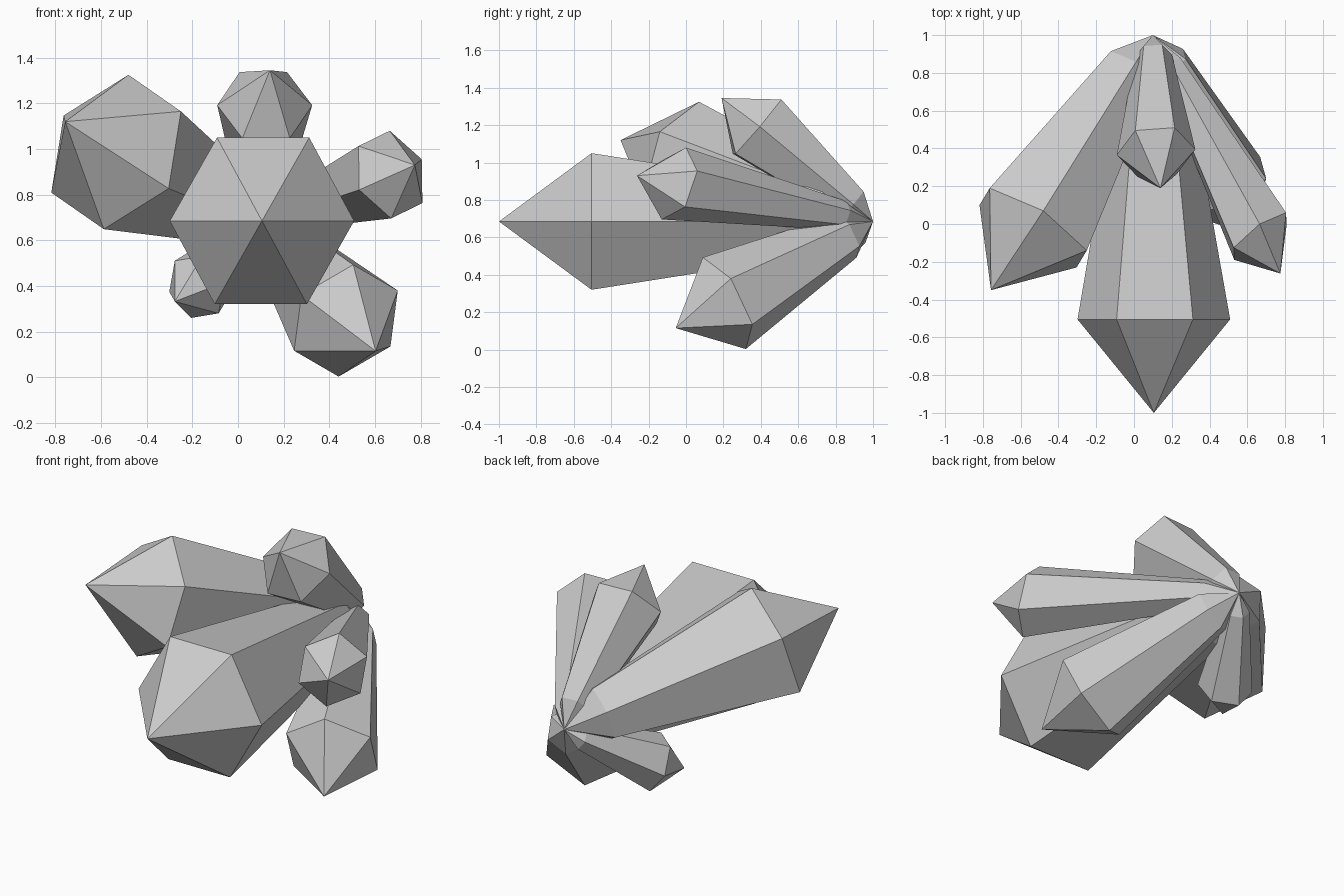
import bpy
from mathutils import Vector

if "Cube" in bpy.data.objects:
    bpy.data.objects.remove(bpy.data.objects["Cube"])

ROOT = Vector((0.10, 1.00, 0.685))   # point where all crystals meet


def crystal(name, tip, centre, u, v, neck=0.18, neck_ratio=0.47):
    """Six-sided crystal from ROOT to tip.
    centre is the middle of the shoulder ring, u and v are two neighbouring corner offsets."""
    centre, u, v = Vector(centre), Vector(u), Vector(v)
    offsets = [u, v, v - u, -u, -v, u - v]
    neck_centre = ROOT.lerp(centre, neck)
    verts = ([ROOT] + [neck_centre + o * neck_ratio for o in offsets]
             + [centre + o for o in offsets] + [Vector(tip)])
    # Order the faces so they point outward
    flip = u.cross(v).dot(Vector(tip) - ROOT) < 0
    faces = []
    for i in range(6):
        j = (i + 1) % 6
        faces += [(0, 1 + j, 1 + i),
                  (1 + i, 1 + j, 7 + j, 7 + i),
                  (7 + i, 7 + j, 13)]
    if flip:
        faces = [f[::-1] for f in faces]
    mesh = bpy.data.meshes.new(name)
    mesh.from_pydata([tuple(p) for p in verts], [], faces)
    mesh.update()
    obj = bpy.data.objects.new(name, mesh)
    bpy.context.collection.objects.link(obj)


# Large central crystal
crystal("main_crystal", (0.105, -1.0, 0.685), (0.105, -0.505, 0.685),
        (0.404, 0, 0), (0.207, 0, 0.365))
# Five smaller crystals around it
crystal("top_crystal", (0.14, 0.19, 1.345), (0.117, 0.38, 1.192),
        (0.208, 0.015, 0), (0.098, 0.13, 0.145))
crystal("upper_left_crystal", (-0.757, -0.35, 1.12), (-0.534, -0.02, 0.987),
        (0.054, 0.09, 0.338), (0.284, -0.12, 0.178))
crystal("right_crystal", (0.775, -0.262, 0.93), (0.668, -0.065, 0.888),
        (-0.003, 0.065, 0.192), (0.137, 0.125, 0.067), neck=0.16, neck_ratio=0.40)
crystal("lower_right_crystal", (0.603, -0.055, 0.115), (0.473, 0.205, 0.248),
        (0.032, -0.115, 0.245), (0.227, 0.035, 0.132))
crystal("lower_left_crystal", (-0.277, 0.41, 0.332), (-0.181, 0.545, 0.395),
        (-0.096, -0.002, 0.115), (-0.120, 0.085, -0.020))
